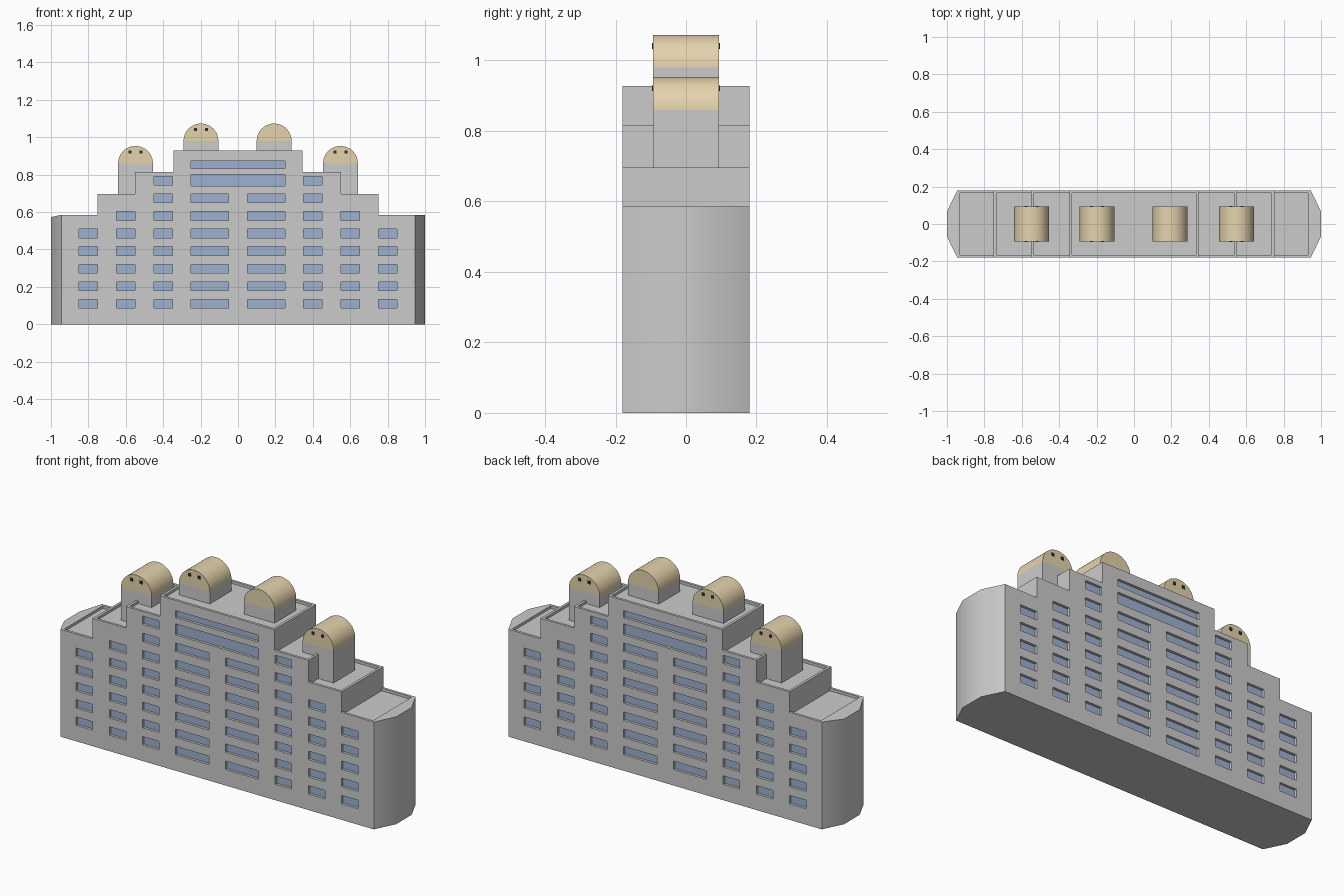
import bpy, bmesh, math
from mathutils import Vector

if "Cube" in bpy.data.objects:
    bpy.data.objects.remove(bpy.data.objects["Cube"])


def material(name, rgb):
    m = bpy.data.materials.new(name)
    m.diffuse_color = (*rgb, 1)
    m.use_nodes = True
    m.node_tree.nodes["Principled BSDF"].inputs["Base Color"].default_value = m.diffuse_color
    return m


def make(name, bm, mat=None):
    bmesh.ops.recalc_face_normals(bm, faces=bm.faces)
    me = bpy.data.meshes.new(name)
    bm.to_mesh(me)
    bm.free()
    ob = bpy.data.objects.new(name, me)
    bpy.context.collection.objects.link(ob)
    if mat:
        me.materials.append(mat)
    return ob


def add_box(bm, x0, x1, y0, y1, z0, z1):
    vs = bmesh.ops.create_cube(bm, size=1)["verts"]
    for v in vs:
        v.co = Vector((x1 if v.co.x > 0 else x0,
                       y1 if v.co.y > 0 else y0,
                       z1 if v.co.z > 0 else z0))


def boxes(name, items, mat=None):
    bm = bmesh.new()
    for b in items:
        add_box(bm, *b)
    return make(name, bm, mat)


def prism(name, points, offset, mat=None):
    bm = bmesh.new()
    face = bm.faces.new([bm.verts.new(p) for p in points])
    ext = bmesh.ops.extrude_face_region(bm, geom=[face])["geom"]
    bmesh.ops.translate(bm, vec=offset, verts=[g for g in ext if isinstance(g, bmesh.types.BMVert)])
    return make(name, bm, mat)


def activate(ob):
    bpy.ops.object.select_all(action='DESELECT')
    ob.select_set(True)
    bpy.context.view_layer.objects.active = ob


def smooth(ob):
    activate(ob)
    bpy.ops.object.shade_smooth_by_angle(angle=math.radians(35))


def cut(ob, cutter):
    mod = ob.modifiers.new("cut", 'BOOLEAN')
    mod.operation = 'DIFFERENCE'
    mod.solver = 'EXACT'
    mod.object = cutter
    activate(ob)
    bpy.ops.object.modifier_apply(modifier=mod.name)
    bpy.data.objects.remove(cutter, do_unlink=True)


glass = material("glass_blue", (0.34, 0.44, 0.63))
tan = material("tan", (0.78, 0.65, 0.42))
dark = material("dark", (0.03, 0.03, 0.03))

D = 0.18                                   # half depth of the building
RIM, SINK = 0.014, 0.014                   # parapet width and roof recess
TIERS = [(0.945, 0.585), (0.75, 0.697), (0.55, 0.815), (0.345, 0.928)]

# Stepped main block
half = [(TIERS[0][0], 0)]
for i, (x, z) in enumerate(TIERS):
    half.append((x, z))
    if i < 3:
        half.append((TIERS[i + 1][0], z))
outline = half + [(-x, z) for x, z in reversed(half)]
body = prism("main_block", [(x, -D, z) for x, z in outline], (0, 2 * D, 0))

# Sunken roofs behind parapets
roofs = []
for i, (x, z) in enumerate(TIERS):
    span = (-D + RIM, D - RIM, z - SINK, z + 0.03)
    if i == 3:
        roofs.append((-x + RIM, x - RIM, *span))
    else:
        inner = TIERS[i + 1][0]
        roofs += [(inner, x - RIM, *span), (-x + RIM, -inner, *span)]
cut(body, boxes("roof_cutter", roofs))

# Window openings: x range, z range
rows = [0.11 + 0.0938 * i for i in range(8)]
wins = []
for x0, x1, n in [(0.75, 0.85, 5), (0.55, 0.65, 6), (0.35, 0.45, 8), (0.05, 0.25, 7)]:
    for z in rows[:n]:
        lo, hi = z - 0.023, z + 0.023
        wins += [(x0, x1, lo, hi), (-x1, -x0, lo, hi)]
wins += [(-0.25, 0.25, 0.74, 0.80), (-0.25, 0.25, 0.834, 0.872)]

DEPTH = 0.016
holes, panes = [], []
for x0, x1, z0, z1 in wins:
    for s in (-1, 1):
        holes.append((x0, x1, *sorted((s * (D - DEPTH), s * (D + 0.02))), z0, z1))
        panes.append((x0, x1, *sorted((s * (D - DEPTH - 0.002), s * (D - DEPTH + 0.002))), z0, z1))
cut(body, boxes("window_cutter", holes))
boxes("window_panes", panes, glass)

# Faceted end bays; the left one dips slightly at its outer edge
for side, s, drop in (("right", 1, 0), ("left", -1, 0.012)):
    foot = [(s * 0.945, -D, 0), (s * 1.0, -0.067, 0), (s * 1.0, 0.067, 0), (s * 0.945, D, 0)]
    bay = prism(side + "_end_bay", foot, (0, 0, 0.585))
    for v in bay.data.vertices:
        if v.co.z > 0.1 and abs(v.co.x) > 0.98:
            v.co.z -= drop
    smooth(bay)

# Roof towers with barrel tops and small round-the-clock eye openings
R = 0.093
for name, cx, base, cz, eyes in [("outer_left", -0.548, 0.683, 0.86, True),
                                 ("inner_left", -0.198, 0.914, 0.98, True),
                                 ("inner_right", 0.193, 0.914, 0.98, False),
                                 ("outer_right", 0.548, 0.683, 0.86, True)]:
    boxes(name + "_tower", [(cx - R, cx + R, -R, R, base, cz)])
    arc = [math.pi * i / 24 for i in range(25)]
    smooth(prism(name + "_barrel_roof",
                 [(cx + R * math.cos(a), -R, cz + R * math.sin(a)) for a in arc],
                 (0, 2 * R, 0), tan))
    if eyes:
        boxes(name + "_vents",
              [(cx + dx - 0.008, cx + dx + 0.008, y - 0.003, y + 0.003, cz + 0.053, cz + 0.069)
               for dx in (-0.029, 0.029) for y in (-R, R)], dark)
